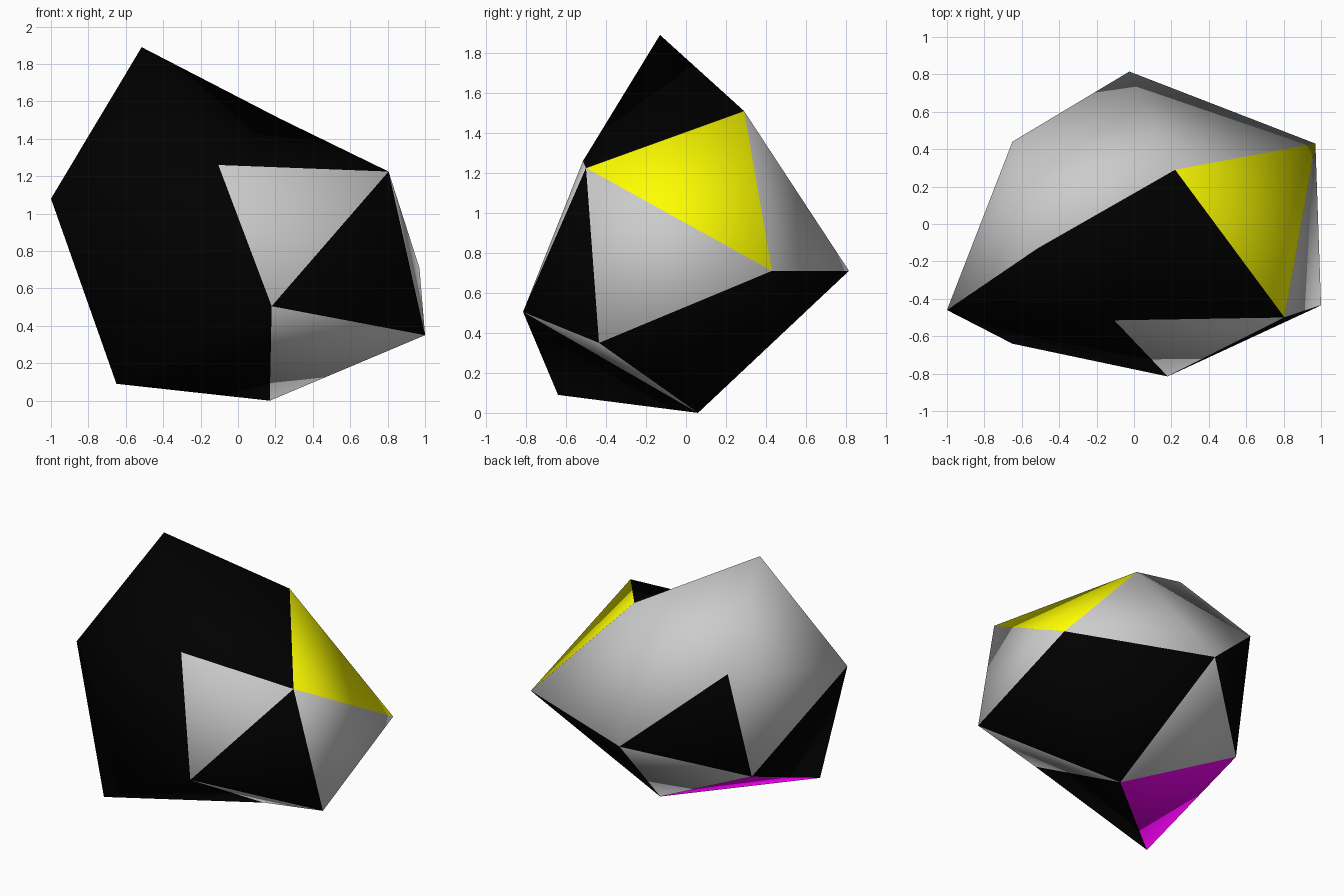
import bpy, bmesh

if "Cube" in bpy.data.objects:
    bpy.data.objects.remove(bpy.data.objects["Cube"])

# Corner points of the irregular faceted stone
P = dict(
    A=(-0.515, -0.13, 1.89), B=(-1.0, -0.46, 1.08), C=(-0.65, -0.64, 0.09),
    D=(0.17, 0.06, 0.0), E=(1.0, -0.435, 0.35), F=(0.97, 0.43, 0.71),
    G=(0.805, -0.5, 1.225), H=(0.22, 0.29, 1.51), I=(-0.105, -0.515, 1.26),
    J=(0.18, -0.815, 0.505), K=(-0.025, 0.815, 0.71), L=(-0.65, 0.44, 1.27),
    M=(-0.70, 0.23, 0.445))

# Triangles grouped by colour, named by their corners
FACETS = {
    "grey": "GIJ GEF JDE KMD HFK HKL AHL ABL BLM",
    "black": "AHI HIG AIB IBJ BCJ CDJ EFD FKD GJE KLM BCM",
    "yellow": "HFG",
    "magenta": "MCD",
}
COLOURS = {"grey": (0.8, 0.8, 0.8, 1), "black": (0, 0, 0, 1),
           "yellow": (1, 1, 0, 1), "magenta": (1, 0, 1, 1)}

mesh = bpy.data.meshes.new("faceted_stone")
stone = bpy.data.objects.new("faceted_stone", mesh)
bpy.context.collection.objects.link(stone)

bm = bmesh.new()
corner = {name: bm.verts.new(co) for name, co in P.items()}
for slot, (colour, names) in enumerate(FACETS.items()):
    mat = bpy.data.materials.new(colour)
    mat.diffuse_color = COLOURS[colour]
    mat.use_nodes = True
    mat.node_tree.nodes["Principled BSDF"].inputs["Base Color"].default_value = mat.diffuse_color
    mesh.materials.append(mat)
    for tri in names.split():
        face = bm.faces.new([corner[c] for c in tri])
        face.material_index = slot
        face.smooth = True

# Make every facet face outwards
bmesh.ops.recalc_face_normals(bm, faces=bm.faces)
bm.to_mesh(mesh)
bm.free()
